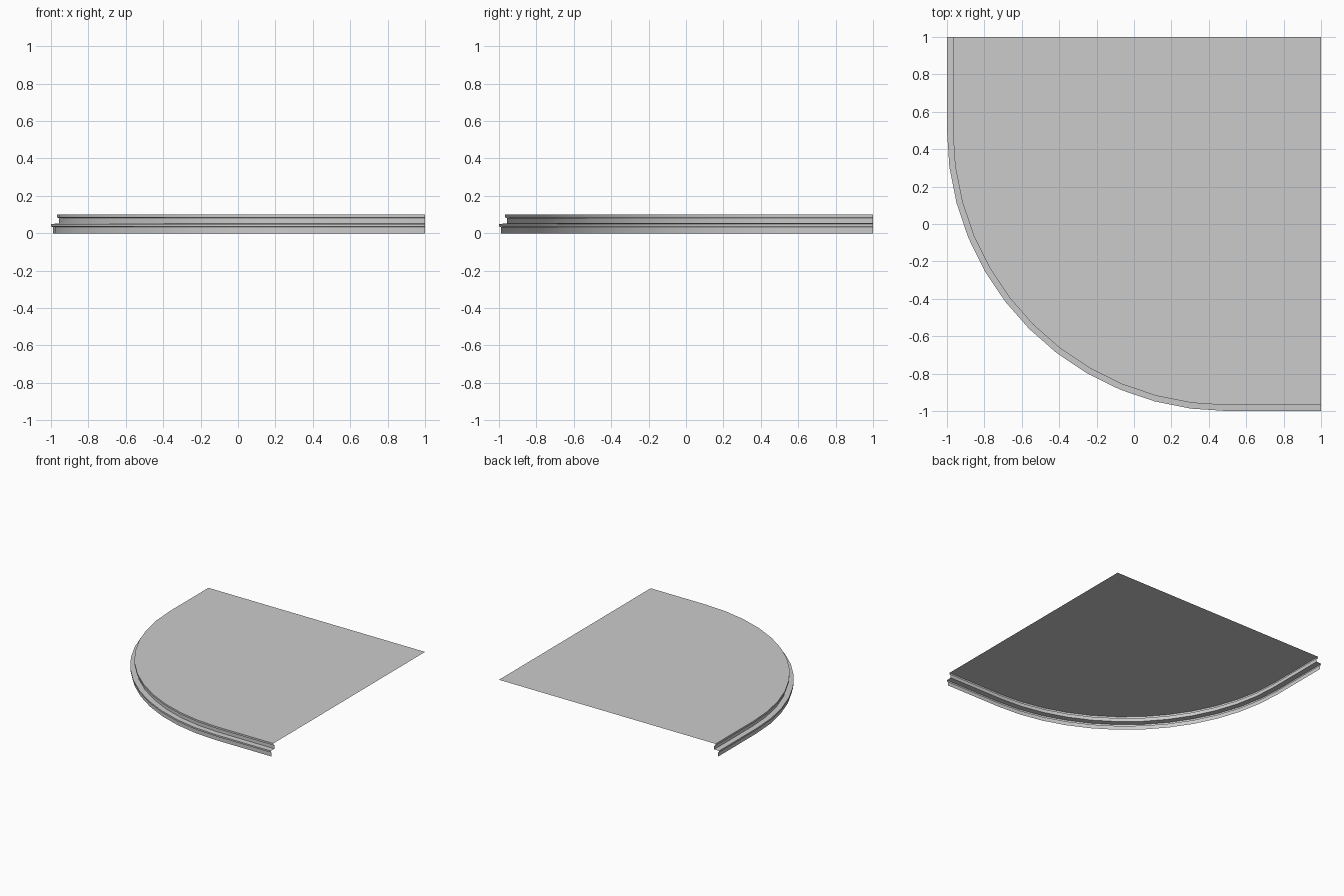
import bpy, bmesh, math

if "Cube" in bpy.data.objects:
    bpy.data.objects.remove(bpy.data.objects["Cube"])

# Edge moulding section: (inset from outer edge, height), bottom to top
PROFILE = [(0.01, 0.0), (0.01, 0.033), (0.0, 0.037), (0.0, 0.05),
           (0.043, 0.052), (0.043, 0.081), (0.031, 0.085), (0.031, 0.10)]
SEGMENTS = 12
CENTRE, RADIUS = 0.5, 1.5


def edge_path(inset):
    """Straight side, quarter round, straight front, offset inwards."""
    r = RADIUS - inset
    pts = [(-1 + inset, 1.0)]
    for i in range(SEGMENTS + 1):
        a = math.pi + math.pi / 2 * i / SEGMENTS
        pts.append((CENTRE + r * math.cos(a), CENTRE + r * math.sin(a)))
    pts.append((1.0, -1 + inset))
    return pts


bm = bmesh.new()
rows = [[bm.verts.new((x, y, z)) for x, y in edge_path(d)] for d, z in PROFILE]

# Moulded rim, open underneath and at the two joining sides
for low, high in zip(rows, rows[1:]):
    for i in range(len(low) - 1):
        bm.faces.new((low[i], low[i + 1], high[i + 1], high[i]))

# Flat top
corner = bm.verts.new((1.0, 1.0, PROFILE[-1][1]))
bm.faces.new(rows[-1] + [corner])

mesh = bpy.data.meshes.new("rounded_corner_slab")
bm.to_mesh(mesh)
bm.free()
slab = bpy.data.objects.new("rounded_corner_slab", mesh)
bpy.context.collection.objects.link(slab)

# Smooth around the curve, crisp along the moulding
bpy.context.view_layer.objects.active = slab
slab.select_set(True)
bpy.ops.object.shade_smooth_by_angle(angle=math.radians(30))
